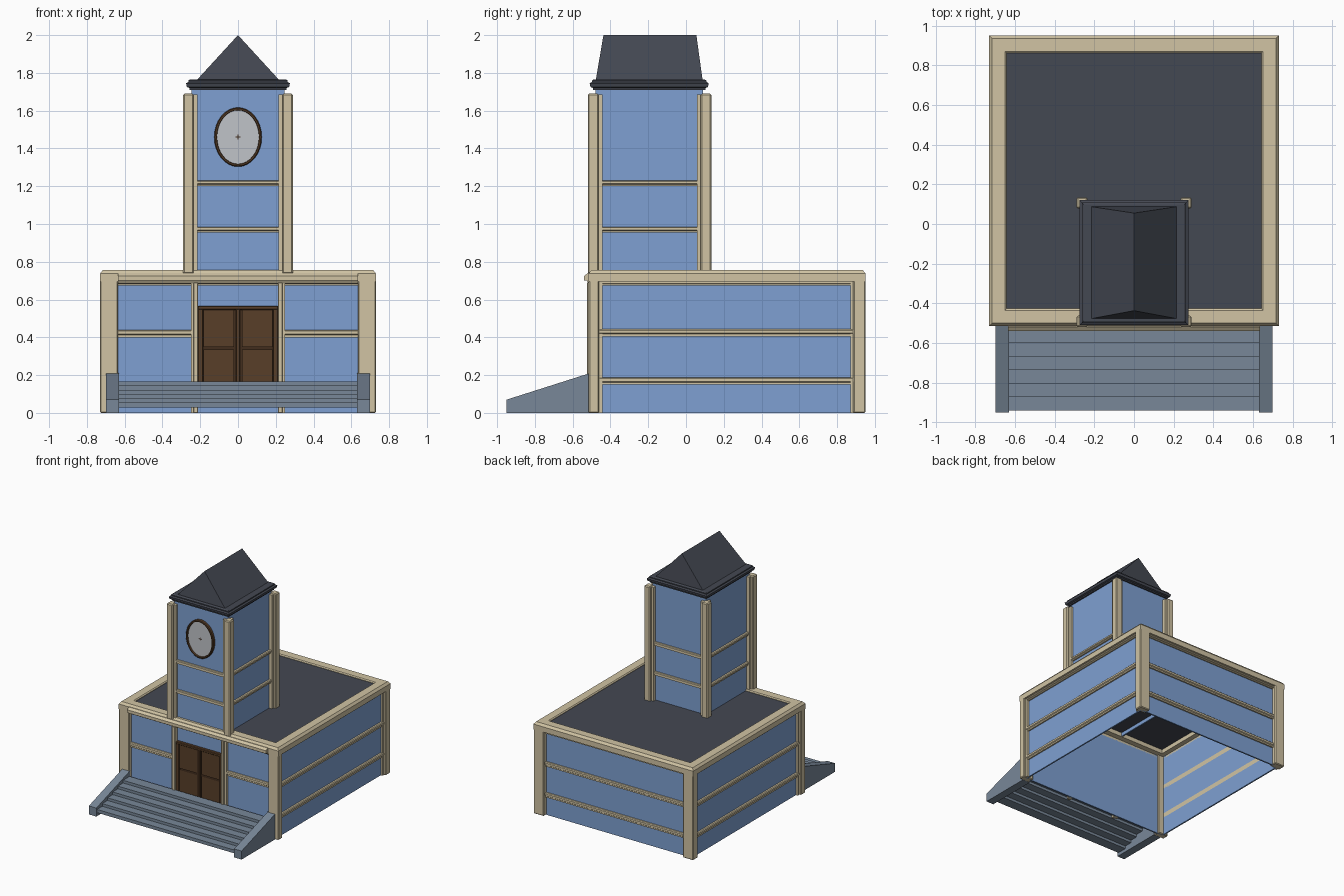
import bpy, bmesh, math
from mathutils import Matrix

if "Cube" in bpy.data.objects:
    bpy.data.objects.remove(bpy.data.objects["Cube"])


def mat(name, r, g, b):
    m = bpy.data.materials.new(name)
    lin = [((c / 255 + 0.055) / 1.055) ** 2.4 for c in (r, g, b)]
    m.diffuse_color = (*lin, 1)
    m.use_nodes = True
    m.node_tree.nodes["Principled BSDF"].inputs["Base Color"].default_value = m.diffuse_color
    return m


BLUE = mat("blue_wall", 126, 160, 210)
CREAM = mat("cream_trim", 209, 196, 164)
SLATE = mat("dark_slate", 68, 72, 82)
STONE = mat("grey_stone", 120, 135, 152)
BROWN = mat("door_brown", 88, 62, 40)
DARK = mat("dark_brown", 66, 45, 29)
DIAL = mat("pale_dial", 192, 195, 200)


def finish(bm, name, *mats):
    bmesh.ops.recalc_face_normals(bm, faces=bm.faces)
    me = bpy.data.meshes.new(name)
    bm.to_mesh(me)
    bm.free()
    for m in mats:
        me.materials.append(m)
    ob = bpy.data.objects.new(name, me)
    bpy.context.collection.objects.link(ob)
    return ob


def box(name, m, x0, x1, y0, y1, z0, z1, bevel=0):
    bm = bmesh.new()
    bmesh.ops.create_cube(bm, size=1)
    for v in bm.verts:
        v.co.x = x1 if v.co.x > 0 else x0
        v.co.y = y1 if v.co.y > 0 else y0
        v.co.z = z1 if v.co.z > 0 else z0
    if bevel:
        bmesh.ops.bevel(bm, geom=bm.edges[:], offset=bevel, segments=1, affect='EDGES')
    return finish(bm, name, m)


def ring(name, m, rect, profile):
    """Mitred rectangular frame; profile is a closed loop of (outward, z)."""
    x0, x1, y0, y1 = rect
    bm = bmesh.new()
    loops = []
    for sx, sy in ((-1, -1), (1, -1), (1, 1), (-1, 1)):
        loops.append([bm.verts.new(((x1 + o) if sx > 0 else (x0 - o),
                                    (y1 + o) if sy > 0 else (y0 - o), z)) for o, z in profile])
    n = len(profile)
    for i in range(4):
        a, b = loops[i], loops[(i + 1) % 4]
        for j in range(n):
            k = (j + 1) % n
            bm.faces.new((a[j], b[j], b[k], a[k]))
    return finish(bm, name, m)


def band_profile(z0, z1, d):
    h = z1 - z0
    return [(-0.012, z0), (d * 0.6, z0), (d * 0.6, z0 + h * 0.3), (d, z0 + h * 0.45),
            (d, z1 - h * 0.15), (d * 0.7, z1), (-0.012, z1)]


def band_x(name, m, x0, x1, y, prof):
    """Straight moulding facing -y."""
    bm = bmesh.new()
    f = bm.faces.new([bm.verts.new((x0, y - o, z)) for o, z in prof])
    r = bmesh.ops.extrude_face_region(bm, geom=[f])
    bmesh.ops.translate(bm, vec=(x1 - x0, 0, 0),
                        verts=[v for v in r["geom"] if isinstance(v, bmesh.types.BMVert)])
    return finish(bm, name, m)


# ---- main hall: thin walls open below, roof deck and parapet
hall = (-0.695, 0.695, -0.485, 0.915)
ring("hall_walls", BLUE, hall, [(0, 0), (0, 0.74), (-0.012, 0.74), (-0.012, 0)])
box("hall_roof_deck", SLATE, -0.66, 0.66, -0.45, 0.89, 0.73, 0.746)
ring("parapet", CREAM, (-0.73, 0.73, -0.515, 0.95),
     [(0, 0.695), (0, 0.738), (-0.015, 0.757), (-0.08, 0.757), (-0.088, 0.75), (-0.088, 0.695)])
ring("parapet_lower_trim", CREAM, hall, band_profile(0.675, 0.70, 0.018))
band_x("front_cornice", CREAM, -0.635, 0.635, -0.50,
       [(0, 0.685), (0.015, 0.685), (0.025, 0.70), (0.04, 0.70), (0.04, 0.725), (0.02, 0.74), (0, 0.74)])

# corner columns with slim inner strips
for sx in (-1, 1):
    xs = sorted((sx * 0.635, sx * 0.73))
    ss = sorted((sx * 0.69, sx * 0.712))
    box("hall_front_column", CREAM, *xs, -0.515, -0.46, 0, 0.735, 0.006)
    box("hall_back_column", CREAM, *xs, 0.885, 0.95, 0, 0.735, 0.006)
    box("hall_front_column_strip", CREAM, *ss, -0.462, -0.442, 0, 0.7)
    box("hall_back_column_strip", CREAM, *ss, 0.872, 0.89, 0, 0.7)
    # pilaster beside the door
    ps = sorted((sx * 0.212, sx * 0.235))
    po = sorted((sx * 0.228, sx * 0.25))
    box("door_pilaster", CREAM, *ps, -0.525, -0.48, 0, 0.69, 0.003)
    box("door_pilaster_edge", CREAM, *po, -0.51, -0.48, 0, 0.69)
    # front wall bands
    band_x("front_band", CREAM, *sorted((sx * 0.245, sx * 0.64)), -0.485, band_profile(0.40, 0.44, 0.02))

# bands on the sides and the back
for z in (0.15, 0.405):
    prof = band_profile(z, z + 0.038, 0.02)
    bx = band_x("back_band", CREAM, -0.64, 0.64, -0.915, prof)
    bx.data.transform(Matrix.Rotation(math.pi, 4, 'Z'))
    for s in (-1, 1):
        b = band_x("side_band", CREAM, -0.885, 0.465, -0.695, prof)
        if s > 0:
            b.data.transform(Matrix.Scale(-1, 4, (1, 0, 0)))
            b.data.flip_normals()
        b.data.transform(Matrix.Rotation(s * math.pi / 2, 4, 'Z'))

# ---- tower
tower = (-0.245, 0.245, -0.48, 0.09)
ring("tower_walls", BLUE, tower, [(0, 0.70), (0, 1.72), (-0.012, 1.72), (-0.012, 0.70)])
for z in (0.955, 1.20):
    ring("tower_band", CREAM, tower, band_profile(z, z + 0.03, 0.02))
CY = -0.1925
for sx in (-1, 1):
    for sy in (-1, 1):
        def yy(a, b):
            return sorted((CY + sy * a, CY + sy * b))
        box("tower_column", CREAM, *sorted((sx * 0.235, sx * 0.29)), *yy(0.27, 0.327), 0.735, 1.69, 0.007)
        box("tower_column_front_strip", CREAM, *sorted((sx * 0.215, sx * 0.24)), *yy(0.28, 0.31), 0.735, 1.685)
        box("tower_column_side_strip", CREAM, *sorted((sx * 0.24, sx * 0.27)), *yy(0.25, 0.275), 0.735, 1.685)

# stepped eaves and steep roof with a ridge running front to back
ring("tower_eaves", SLATE, tower,
     [(-0.06, 1.71), (0.012, 1.71), (0.012, 1.72), (0.026, 1.725), (0.03, 1.745),
      (0.018, 1.752), (0.018, 1.76), (0.008, 1.766), (-0.06, 1.766)])
box("tower_roof_base", SLATE, -0.22, 0.22, -0.46, 0.07, 1.74, 1.762)
bm = bmesh.new()
base = [bm.verts.new(p) for p in ((-0.22, -0.478, 1.76), (0.22, -0.478, 1.76),
                                  (0.22, 0.088, 1.76), (-0.22, 0.088, 1.76))]
f, b = bm.verts.new((0, -0.437, 2)), bm.verts.new((0, 0.055, 2))
for vs in ((base[0], base[1], f), (base[1], base[2], b, f), (base[2], base[3], b),
           (base[3], base[0], f, b), base[::-1]):
    bm.faces.new(vs)
finish(bm, "tower_roof", SLATE)

# ---- clock: oval dial, raised rim, small hands
def oval(name, m, rx, rz, y0, y1, hole=0):
    bm = bmesh.new()
    n = 32
    def loop(k, y):
        return [bm.verts.new(((rx - k) * math.cos(2 * math.pi * i / n), y,
                              1.46 + (rz - k) * math.sin(2 * math.pi * i / n))) for i in range(n)]
    ls = [loop(0, y1), loop(0, y0 + 0.005), loop(0.005, y0)]
    if hole:
        ls += [loop(hole - 0.004, y0), loop(hole, y1)]
    for a, c in zip(ls, ls[1:]):
        for i in range(n):
            bm.faces.new((a[i], a[(i + 1) % n], c[(i + 1) % n], c[i]))
    if not hole:
        bm.faces.new(ls[-1])
    return finish(bm, name, m)


oval("clock_dial", DIAL, 0.118, 0.148, -0.492, -0.48)
oval("clock_rim", BROWN, 0.126, 0.157, -0.505, -0.478, 0.017)
box("clock_hand_vertical", DARK, -0.002, 0.002, -0.495, -0.49, 1.448, 1.474)
box("clock_hand_horizontal", DARK, -0.013, 0.013, -0.495, -0.49, 1.458, 1.462)

# ---- double door with nested square panels
box("door_backing", DARK, -0.212, 0.212, -0.496, -0.48, 0.15, 0.565)
box("door_lintel", BROWN, -0.212, 0.212, -0.512, -0.49, 0.545, 0.566, 0.004)
box("door_meeting_strip", BROWN, -0.01, 0.01, -0.512, -0.49, 0.15, 0.55, 0.003)
for sx in (-1, 1):
    box("door_jamb", BROWN, *sorted((sx * 0.185, sx * 0.213)), -0.51, -0.49, 0.15, 0.56, 0.003)
    for z0, z1 in ((0.155, 0.335), (0.35, 0.545)):
        xa, xb = sorted((sx * 0.022, sx * 0.182))
        bm = bmesh.new()
        face = bm.faces.new([bm.verts.new(p) for p in ((xa, -0.505, z0), (xb, -0.505, z0),
                                                       (xb, -0.505, z1), (xa, -0.505, z1))])
        # alternating steps down and up into the panel
        for t, d in ((0.026, 0), (0.007, -0.007), (0.013, 0), (0.006, 0.007), (0.01, 0)):
            before = set(bm.faces)
            bmesh.ops.inset_region(bm, faces=[face], thickness=t)
            dark = 1 if d else 0
            for g in set(bm.faces) - before:
                g.material_index = dark
            for v in face.verts:
                v.co.y -= d
        finish(bm, "door_panel", BROWN, DARK)

# ---- front stairs between sloped side walls
for i in range(6):
    y = -0.94 + 0.068 * i
    z = 0.055 + 0.0222 * i
    box("stair_step", STONE, -0.635, 0.635, y, min(y + 0.085, -0.485), z - 0.027, z)
for sx in (-1, 1):
    bm = bmesh.new()
    face = bm.faces.new([bm.verts.new((sx * 0.63, y, z)) for y, z in
                         ((-0.95, 0), (-0.95, 0.07), (-0.51, 0.21), (-0.51, 0))])
    r = bmesh.ops.extrude_face_region(bm, geom=[face])
    bmesh.ops.translate(bm, vec=(sx * 0.068, 0, 0),
                        verts=[v for v in r["geom"] if isinstance(v, bmesh.types.BMVert)])
    finish(bm, "stair_side_wall", STONE)
